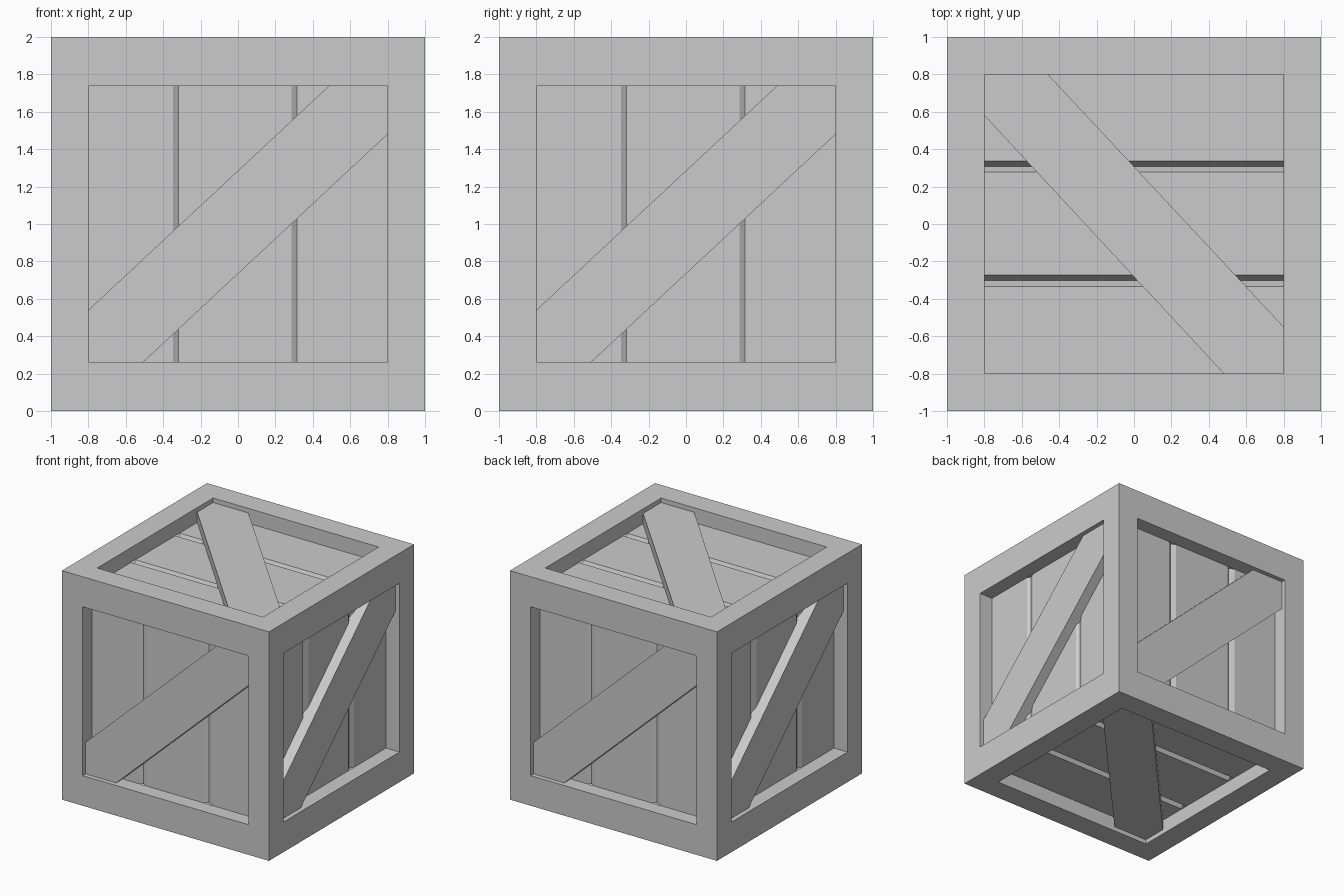
import bpy, bmesh
from mathutils import Vector

if "Cube" in bpy.data.objects:
    bpy.data.objects.remove(bpy.data.objects["Cube"])

CENTRE = Vector((0, 0, 1))
RECESS, BRACE_DROP, BACK = 0.13, 0.04, 0.20   # depths below the outer faces
OPEN, SIDE_OPEN = 0.80, 0.737                 # half sizes of the openings


def to_object(name, bm):
    bmesh.ops.recalc_face_normals(bm, faces=bm.faces)
    mesh = bpy.data.meshes.new(name)
    bm.to_mesh(mesh)
    bm.free()
    obj = bpy.data.objects.new(name, mesh)
    bpy.context.collection.objects.link(obj)
    return obj


def prism(name, start, sweep):
    """Extrude a closed outline of 3D points along a vector."""
    bm = bmesh.new()
    face = bm.faces.new([bm.verts.new(p) for p in start])
    ext = bmesh.ops.extrude_face_region(bm, geom=[face], use_keep_orig=True)
    moved = [g for g in ext["geom"] if isinstance(g, bmesh.types.BMVert)]
    bmesh.ops.translate(bm, verts=moved, vec=sweep)
    return to_object(name, bm)


# Frame: one cube with a rectangular opening sunk into every face
bm = bmesh.new()
bmesh.ops.create_cube(bm, size=2)
openings = list(bm.faces)
bmesh.ops.inset_individual(bm, faces=openings, thickness=1 - OPEN,
                           use_even_offset=True)
for f in openings:
    f.normal_update()
    if abs(f.normal.z) < 0.5:
        for v in f.verts:
            v.co.z *= SIDE_OPEN / OPEN
sunk = bmesh.ops.extrude_discrete_faces(bm, faces=openings)["faces"]
for f in sunk:
    f.normal_update()
    step = f.normal * -RECESS
    for v in f.verts:
        v.co += step
bmesh.ops.delete(bm, geom=sunk, context='FACES_ONLY')
bmesh.ops.translate(bm, verts=bm.verts, vec=CENTRE)
to_object("frame", bm)

# Brace outlines in face coordinates (u across, v along the planks)
SIDE_BRACE = [(-0.8, -0.737), (-0.505, -0.737), (0.8, 0.48),
              (0.8, 0.737), (0.485, 0.737), (-0.8, -0.46)]
LID_BRACE = [(-0.8, -0.8), (-0.55, -0.8), (0.8, 0.46),
             (0.8, 0.8), (0.58, 0.8), (-0.8, -0.48)]

X, Y, Z = Vector((1, 0, 0)), Vector((0, 1, 0)), Vector((0, 0, 1))
SIDES = [("front", X, Z), ("right", Y, Z), ("back", -X, Z), ("left", -Y, Z),
         ("top", Y, -X), ("bottom", -Y, -X)]

for side, u, v in SIDES:
    n = u.cross(v)
    lid = abs(n.z) > 0.5
    half = OPEN if lid else SIDE_OPEN
    grooves = (-0.303, 0.307) if lid else (-0.318, 0.315)
    groove_depth = 0.06 if lid else 0.02
    rise = 0.03 if lid else 0.045     # width of the groove's gentler flank

    def place(a, b, depth):
        return CENTRE + u * a + v * b + n * (1 - depth)

    # Three planks with V grooves between them
    edges = [-OPEN, *grooves, OPEN]
    for i in range(3):
        lo, hi = edges[i], edges[i + 1]
        profile = [(lo, BACK), (hi, BACK)]
        if i < 2:
            profile += [(hi, RECESS + groove_depth), (hi - 0.03, RECESS)]
        else:
            profile += [(hi, RECESS)]
        if i > 0:
            profile += [(lo + rise, RECESS), (lo, RECESS + groove_depth)]
        else:
            profile += [(lo, RECESS)]
        prism(f"{side}_plank_{i + 1}",
              [place(a, -half, d) for a, d in profile], v * (2 * half))

    # Diagonal brace
    outline = LID_BRACE if lid else SIDE_BRACE
    prism(f"{side}_brace", [place(a, b, BACK) for a, b in outline],
          n * (BACK - BRACE_DROP))
